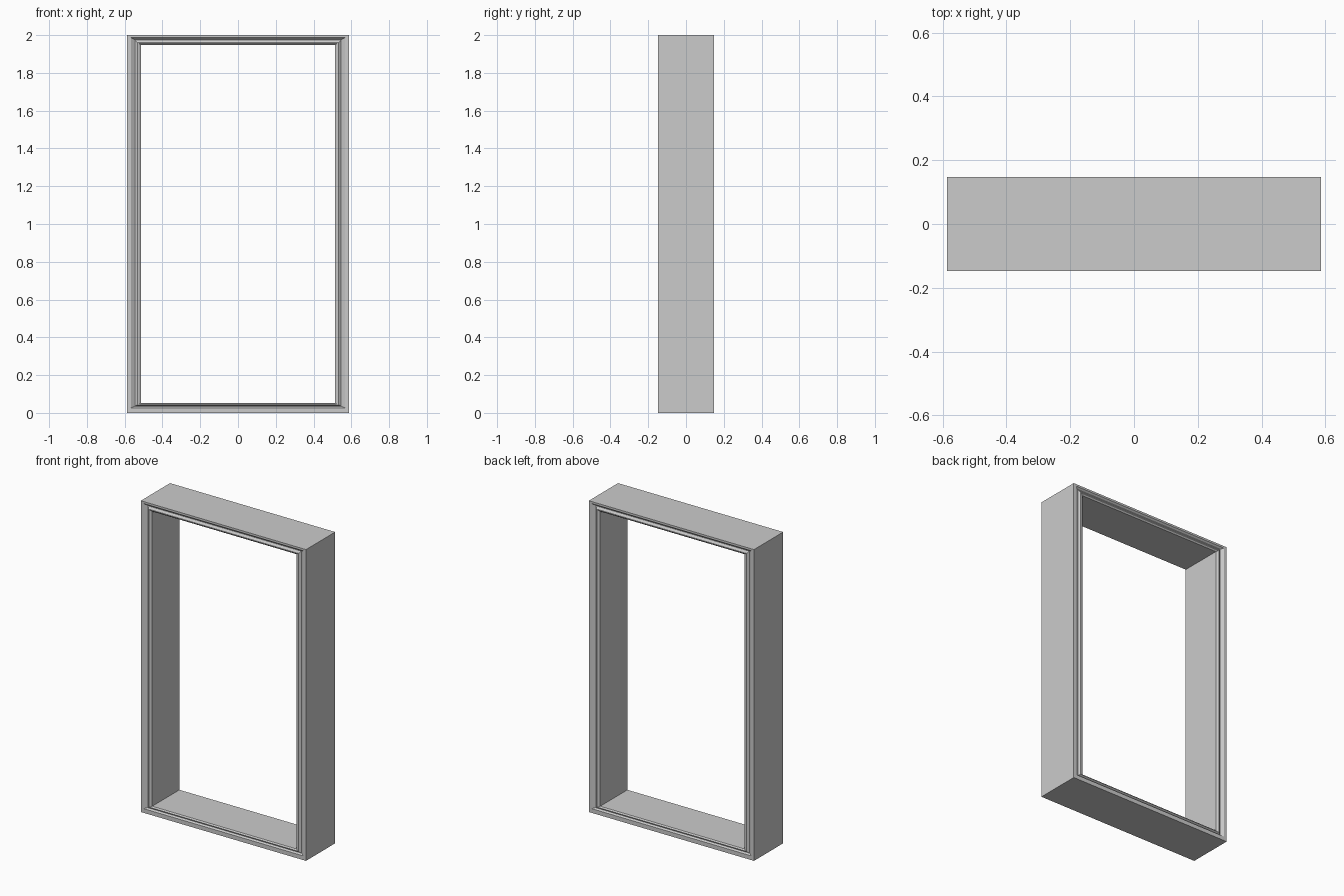
import bpy, bmesh

if "Cube" in bpy.data.objects:
    bpy.data.objects.remove(bpy.data.objects["Cube"])

# Moulded profile as nested rings: half width, bottom z, top z, depth
rings = [
    (0.587, 0.000, 2.000, 0.148),   # outer edge
    (0.567, 0.027, 1.987, 0.148),   # flat border
    (0.549, 0.034, 1.977, 0.136),   # groove wall
    (0.545, 0.036, 1.974, 0.136),   # groove floor
    (0.532, 0.043, 1.960, 0.146),   # raised bead
    (0.526, 0.046, 1.956, 0.146),
    (0.513, 0.053, 1.947, 0.138),   # inner lip
]
profile = [(w, b, t, -d) for w, b, t, d in rings]
profile += [(w, b, t, d) for w, b, t, d in reversed(rings)]

# Sweep the closed profile round the four mitred corners
bm = bmesh.new()
loops = [[bm.verts.new(p) for p in ((-w, y, b), (w, y, b), (w, y, t), (-w, y, t))]
         for w, b, t, y in profile]
for i, a in enumerate(loops):
    c = loops[(i + 1) % len(loops)]
    for j in range(4):
        k = (j + 1) % 4
        bm.faces.new((a[j], a[k], c[k], c[j]))
bmesh.ops.recalc_face_normals(bm, faces=bm.faces)

mesh = bpy.data.meshes.new("frame")
bm.to_mesh(mesh)
bm.free()
frame = bpy.data.objects.new("frame", mesh)
bpy.context.collection.objects.link(frame)
